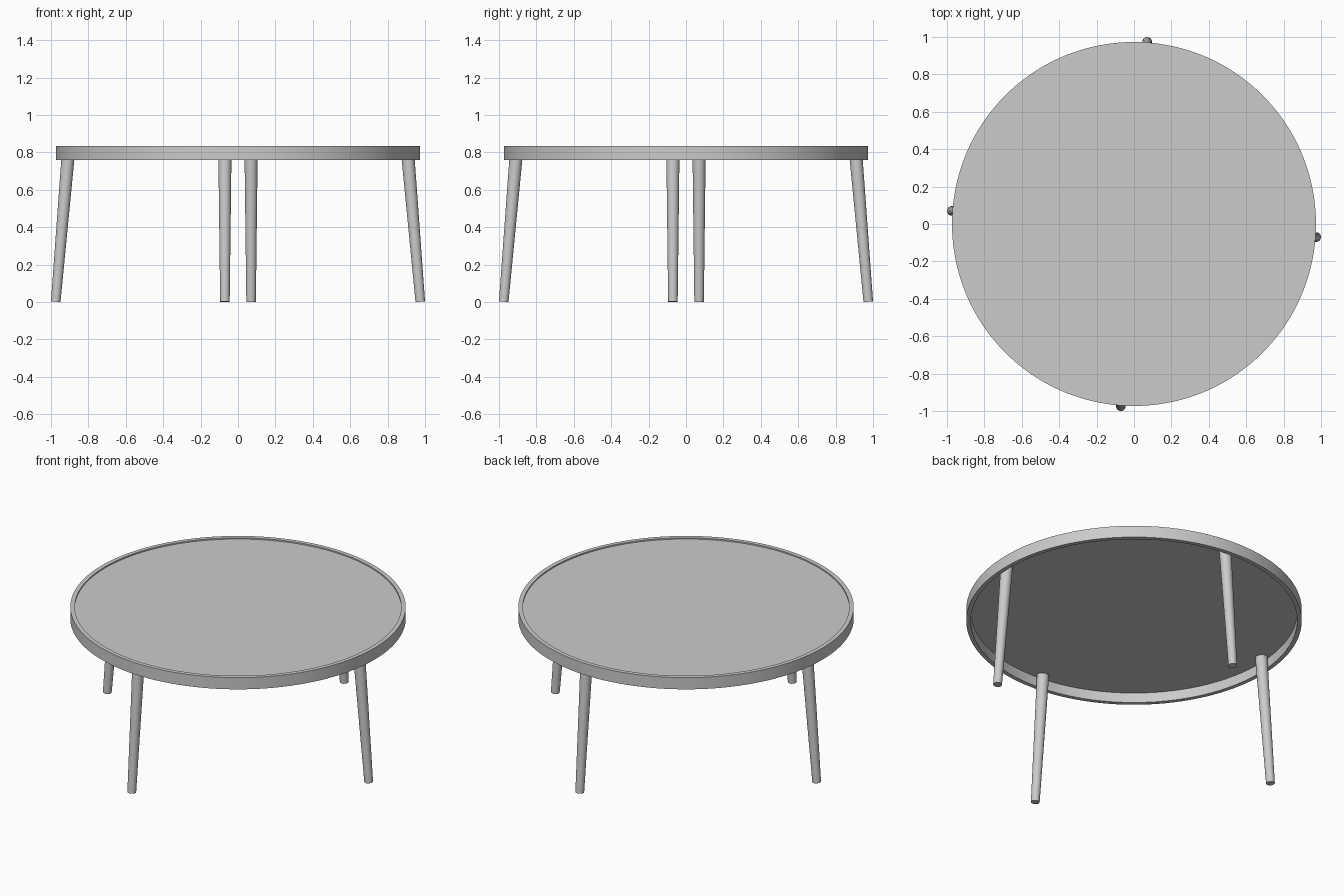
import bpy, bmesh, math
from mathutils import Vector, Matrix

if "Cube" in bpy.data.objects:
    bpy.data.objects.remove(bpy.data.objects["Cube"])

RIM_R, INNER_R = 0.973, 0.947
RIM_LOW, RIM_TOP = 0.76, 0.835
PANEL_LOW, PANEL_TOP = 0.823, 0.827
SIDES = 128


def add_object(name, bm):
    bmesh.ops.recalc_face_normals(bm, faces=bm.faces)
    mesh = bpy.data.meshes.new(name)
    bm.to_mesh(mesh)
    bm.free()
    ob = bpy.data.objects.new(name, mesh)
    bpy.context.collection.objects.link(ob)
    bpy.ops.object.select_all(action='DESELECT')
    ob.select_set(True)
    bpy.context.view_layer.objects.active = ob
    bpy.ops.object.shade_smooth_by_angle(angle=math.radians(30))
    return ob


def lathe(name, profile, sides):
    """Revolve a closed (radius, z) profile about the z axis."""
    bm = bmesh.new()
    rings = [[bm.verts.new((r * math.cos(a), r * math.sin(a), z)) for r, z in profile]
             for a in (2 * math.pi * i / sides for i in range(sides))]
    n = len(profile)
    for i in range(sides):
        a, b = rings[i], rings[(i + 1) % sides]
        for j in range(n):
            k = (j + 1) % n
            bm.faces.new((a[j], b[j], b[k], a[k]))
    return add_object(name, bm)


def cone_between(name, p0, p1, r0, r1, sides):
    """Capped tapered cylinder running from p0 to p1."""
    axis = p1 - p0
    turn = axis.to_track_quat('Z', 'Y').to_matrix().to_4x4()
    bm = bmesh.new()
    bmesh.ops.create_cone(bm, cap_ends=True, segments=sides, radius1=r0, radius2=r1,
                          depth=axis.length,
                          matrix=Matrix.Translation((p0 + p1) / 2) @ turn)
    return add_object(name, bm)


# Hoop around the table top
lathe("table_rim", [(RIM_R, RIM_LOW), (RIM_R, RIM_TOP),
                    (INNER_R, RIM_TOP), (INNER_R, RIM_LOW)], SIDES)

# Thin top panel, set slightly below the rim
cone_between("table_top", Vector((0, 0, PANEL_LOW)), Vector((0, 0, PANEL_TOP)),
             INNER_R, INNER_R, SIDES)

# Four splayed, tapered legs, offset sideways in a pinwheel
for i, side in enumerate(("front", "right", "back", "left")):
    spin = Matrix.Rotation(i * math.pi / 2, 3, 'Z')
    foot = spin @ Vector((-0.07, -0.9745, 0.0022))
    head = spin @ Vector((-0.07, -0.905, 0.82))
    cone_between(side + "_leg", foot, head, 0.0255, 0.0355, 32)
